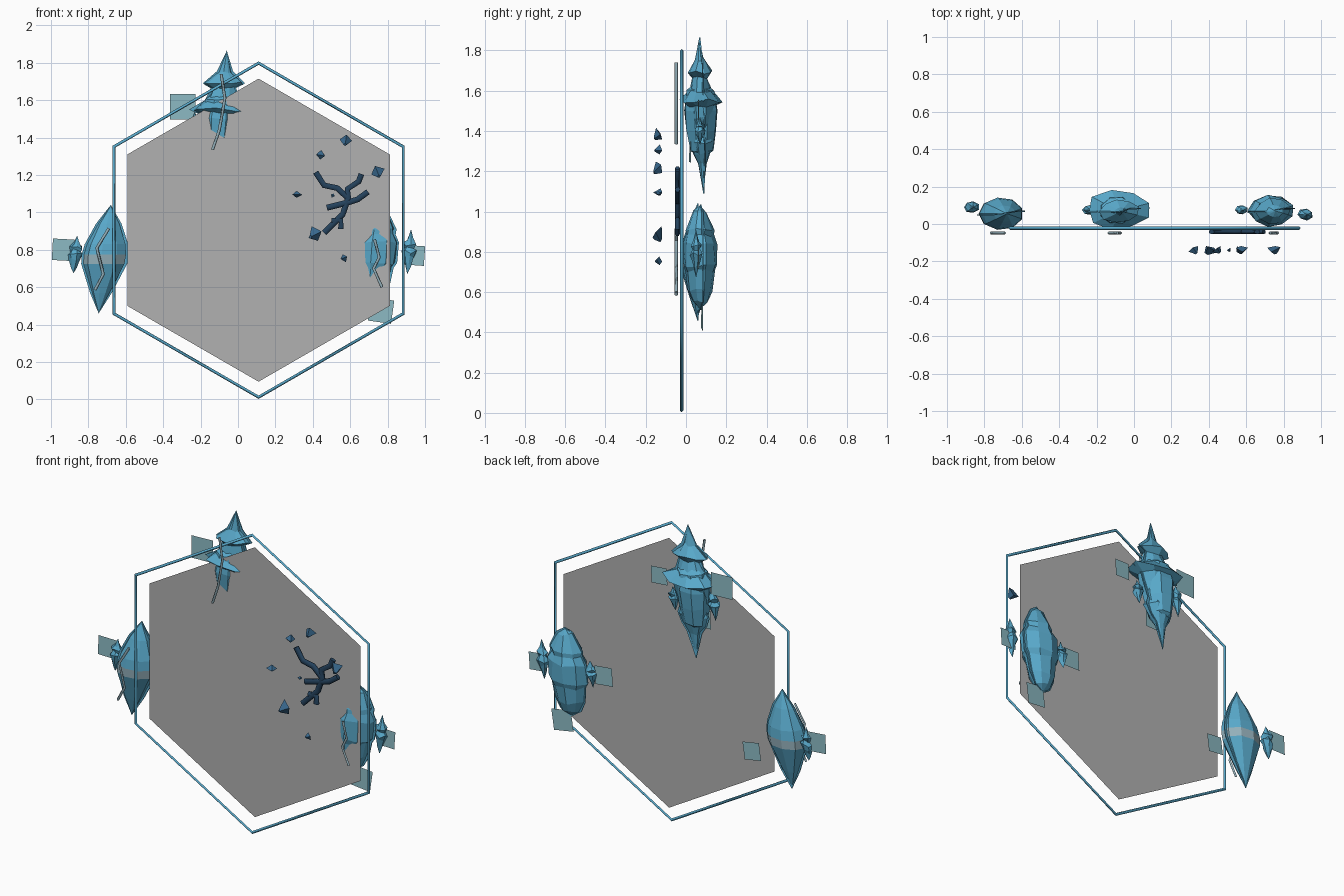
import bpy, bmesh, math, random
from mathutils import Vector, Matrix

if "Cube" in bpy.data.objects:
    bpy.data.objects.remove(bpy.data.objects["Cube"])

random.seed(4)


def material(name, rgb):
    m = bpy.data.materials.new(name)
    m.diffuse_color = (*rgb, 1)
    m.use_nodes = True
    m.node_tree.nodes["Principled BSDF"].inputs["Base Color"].default_value = m.diffuse_color
    return m


BLUE = material("crystal blue", (0.10, 0.40, 0.60))
BAND = material("grey blue", (0.30, 0.44, 0.50))
GLOW = material("pale teal", (0.27, 0.50, 0.56))
GREY = material("panel grey", (0.44, 0.44, 0.44))
CRACK = material("dark navy", (0.018, 0.055, 0.11))
SHARD = material("shard blue", (0.04, 0.14, 0.27))


def finish(name, bm, *mats):
    bmesh.ops.recalc_face_normals(bm, faces=bm.faces)
    me = bpy.data.meshes.new(name)
    bm.to_mesh(me)
    bm.free()
    for m in mats:
        me.materials.append(m)
    ob = bpy.data.objects.new(name, me)
    bpy.context.collection.objects.link(ob)
    return ob


def hexagon(radius, y):
    return [Vector((0.11 + radius * math.sin(i * math.pi / 3), y,
                    0.905 + radius * math.cos(i * math.pi / 3))) for i in range(6)]


def tube(name, points, r, mat, closed=False, sides=4):
    """Bevelled poly curve turned into a mesh."""
    cu = bpy.data.curves.new(name, 'CURVE')
    cu.dimensions = '3D'
    cu.bevel_depth = r
    cu.bevel_resolution = max(0, sides // 2 - 2)
    cu.use_fill_caps = True
    sp = cu.splines.new('POLY')
    sp.points.add(len(points) - 1)
    for p, co in zip(sp.points, points):
        p.co = (*co, 1)
    sp.use_cyclic_u = closed
    cu.materials.append(mat)
    ob = bpy.data.objects.new(name, cu)
    bpy.context.collection.objects.link(ob)
    return ob


def crystal(name, top, bottom, profile, ratio, sides=9, jitter=0.0, band=None):
    """Faceted spindle along a leaning axis; profile is (height, radius)."""
    top, bottom = Vector(top), Vector(bottom)
    bm = bmesh.new()
    rings = []
    for z, r in profile:
        c = bottom.lerp(top, (z - bottom.z) / (top.z - bottom.z))
        ring = []
        for i in range(sides):
            a = 2 * math.pi * (i + 0.5) / sides
            k = r * (1 + random.uniform(-jitter, jitter))
            dz = random.uniform(-jitter, jitter) * 0.1
            ring.append(bm.verts.new(c + Vector((k * math.cos(a), k * ratio * math.sin(a), dz))))
        rings.append(ring)
    for a, b in zip(rings, rings[1:]):
        for i in range(sides):
            j = (i + 1) % sides
            bm.faces.new((a[i], a[j], b[j], b[i]))
    for ring, tip in ((rings[0], top), (rings[-1], bottom)):
        t = bm.verts.new(tip)
        for i in range(sides):
            bm.faces.new((ring[i], ring[(i + 1) % sides], t))
    if band:
        for f in bm.faces:
            f.material_index = int(band[0] < f.calc_center_median().z < band[1])
    return finish(name, bm, BLUE, BAND)


def fin(name, top, bottom, profile, grow=0.008):
    """Thin plate following the crystal outline."""
    top, bottom = Vector(top), Vector(bottom)
    right, left = [], []
    for z, r in profile:
        c = bottom.lerp(top, (z - bottom.z) / (top.z - bottom.z))
        right.append(c + Vector((r + grow, 0.01, 0)))
        left.append(c - Vector((r + grow, 0.01, 0)))
    outline = [top + Vector((0, 0, 0.005))] + right + [bottom - Vector((0, 0, 0.005))] + left[::-1]
    bm = bmesh.new()
    f = bm.faces.new([bm.verts.new(p) for p in outline])
    ext = bmesh.ops.extrude_face_region(bm, geom=[f])
    verts = [v for v in ext["geom"] if isinstance(v, bmesh.types.BMVert)]
    bmesh.ops.translate(bm, verts=verts, vec=(0, 0.006, 0))
    bmesh.ops.triangulate(bm, faces=bm.faces)
    return finish(name, bm, BLUE)


# Hexagonal frame and panel
tube("hex_frame", hexagon(0.893, -0.022), 0.009, BLUE, closed=True)
bm = bmesh.new()
bm.faces.new([bm.verts.new(p) for p in hexagon(0.81, 0.003)])
finish("hex_panel", bm, GREY)

# Left crystal
left = [(0.94, 0.06), (0.83, 0.108), (0.775, 0.118), (0.725, 0.115), (0.57, 0.05)]
ends = (-0.68, 0.055, 1.035), (-0.745, 0.055, 0.465)
crystal("left_crystal", *ends, left, 0.74, 9, band=(0.735, 0.765))
fin("left_crystal_fin", *ends, left)

# Top crystal with flared skirts
upper = [(1.755, 0.035), (1.69, 0.105), (1.665, 0.06), (1.60, 0.085), (1.55, 0.165), (1.525, 0.11),
         (1.47, 0.10), (1.38, 0.075), (1.34, 0.09), (1.29, 0.07), (1.24, 0.035)]
ends = (-0.06, 0.065, 1.86), (-0.13, 0.085, 1.095)
crystal("top_crystal", *ends, upper, 0.62, 9, 0.1)
fin("top_crystal_fin", *ends, upper)
crystal("top_crystal_core", (-0.09, 0.07, 1.66), (-0.12, 0.08, 1.26),
        [(1.6, 0.085), (1.5, 0.1), (1.4, 0.09), (1.3, 0.07)], 0.85, 8, 0.06)

# Right crystal, blunt and banded
right = [(1.0, 0.045), (0.91, 0.095), (0.88, 0.093), (0.84, 0.114), (0.73, 0.114),
         (0.705, 0.098), (0.61, 0.085), (0.55, 0.055)]
ends = (0.755, 0.07, 1.03), (0.71, 0.07, 0.515)
crystal("right_crystal", *ends, right, 0.72, 9, 0.08)
fin("right_crystal_fin", *ends, right)

# Small side crystals
for i, (x, y, z, r, h) in enumerate([
        (-0.87, 0.09, 0.775, 0.042, 0.10), (0.915, 0.05, 0.79, 0.04, 0.12),
        (0.575, 0.075, 0.80, 0.033, 0.08), (0.03, 0.07, 1.40, 0.035, 0.07),
        (-0.24, 0.075, 1.44, 0.035, 0.10)]):
    prof = [(z + h * t, r * k) for t, k in
            ((0.6, 0.4), (0.35, 0.95), (0.2, 0.6), (0.0, 1.0), (-0.25, 0.75), (-0.6, 0.4))]
    crystal(f"small_crystal_{i}", (x + 0.01, y, z + h), (x - 0.01, y, z - h), prof, 0.75, 7, 0.12)

# Floating square glints around the crystals
for i, (x, y, z, s, tilt) in enumerate([
        (-0.935, 0.095, 0.80, 0.115, 3), (-0.50, 0.09, 0.63, 0.105, 8),
        (-0.295, 0.083, 1.565, 0.135, 0), (0.135, 0.062, 1.505, 0.10, 3),
        (-0.12, 0.02, 1.30, 0.11, 2), (0.50, 0.067, 0.805, 0.11, 4),
        (0.945, 0.06, 0.77, 0.105, 4), (0.765, 0.08, 0.475, 0.125, 8)]):
    bm = bmesh.new()
    rot = Matrix.Rotation(math.radians(4), 4, 'Z') @ Matrix.Rotation(math.radians(tilt), 4, 'Y')
    bmesh.ops.create_grid(bm, x_segments=1, y_segments=1, size=s / 2,
                          matrix=Matrix.Translation((x, y, z)) @ rot @ Matrix.Rotation(math.pi / 2, 4, 'X'))
    finish(f"square_glint_{i}", bm, GLOW)

# Thin zigzag veins in front of the crystals
for name, pts in {
        "left_vein": [(-0.69, 0.915), (-0.755, 0.81), (-0.72, 0.67), (-0.765, 0.585)],
        "top_vein": [(-0.09, 1.74), (-0.07, 1.61), (-0.10, 1.44), (-0.136, 1.335)],
        "right_vein": [(0.73, 0.855), (0.755, 0.76), (0.725, 0.70), (0.77, 0.60)]}.items():
    tube(name, [(x, -0.048, z) for x, z in pts], 0.008, BAND)

# Dark branching crack
for i, pts in enumerate([
        [(0.415, 1.215), (0.46, 1.145), (0.53, 1.13), (0.59, 1.075)],
        [(0.66, 1.205), (0.645, 1.165), (0.585, 1.125), (0.59, 1.07)],
        [(0.695, 1.11), (0.64, 1.07), (0.595, 1.055), (0.475, 1.025)],
        [(0.59, 1.08), (0.56, 0.99), (0.46, 0.89)],
        [(0.50, 0.955), (0.55, 0.96), (0.55, 0.91)]]):
    branch = tube(f"crack_branch_{i}", [(x, 0, z) for x, z in pts], 0.018, CRACK, sides=6)
    branch.scale.y = 0.7
    branch.location.y = -0.042

# Floating shards
for i, (x, z, r) in enumerate([(0.45, 1.305, 0.027), (0.575, 1.375, 0.038), (0.75, 1.205, 0.04),
                               (0.325, 1.095, 0.036), (0.40, 0.875, 0.045), (0.56, 0.755, 0.024),
                               (0.51, 1.09, 0.013)]):
    bm = bmesh.new()
    bmesh.ops.create_cone(bm, cap_ends=True, segments=4, radius1=r, radius2=r * 0.25, depth=r * 1.1,
                          matrix=Matrix.Rotation(random.uniform(0, 6), 4, 'Y') @ Matrix.Rotation(0.9, 4, 'X'))
    for v in bm.verts:
        v.co *= random.uniform(0.8, 1.1)
        v.co.y = max(-0.024, min(0.024, v.co.y))
        if i == 3:
            v.co.z *= 0.5
        v.co += Vector((x, -0.142, z))
    finish(f"shard_{i}", bm, SHARD)
